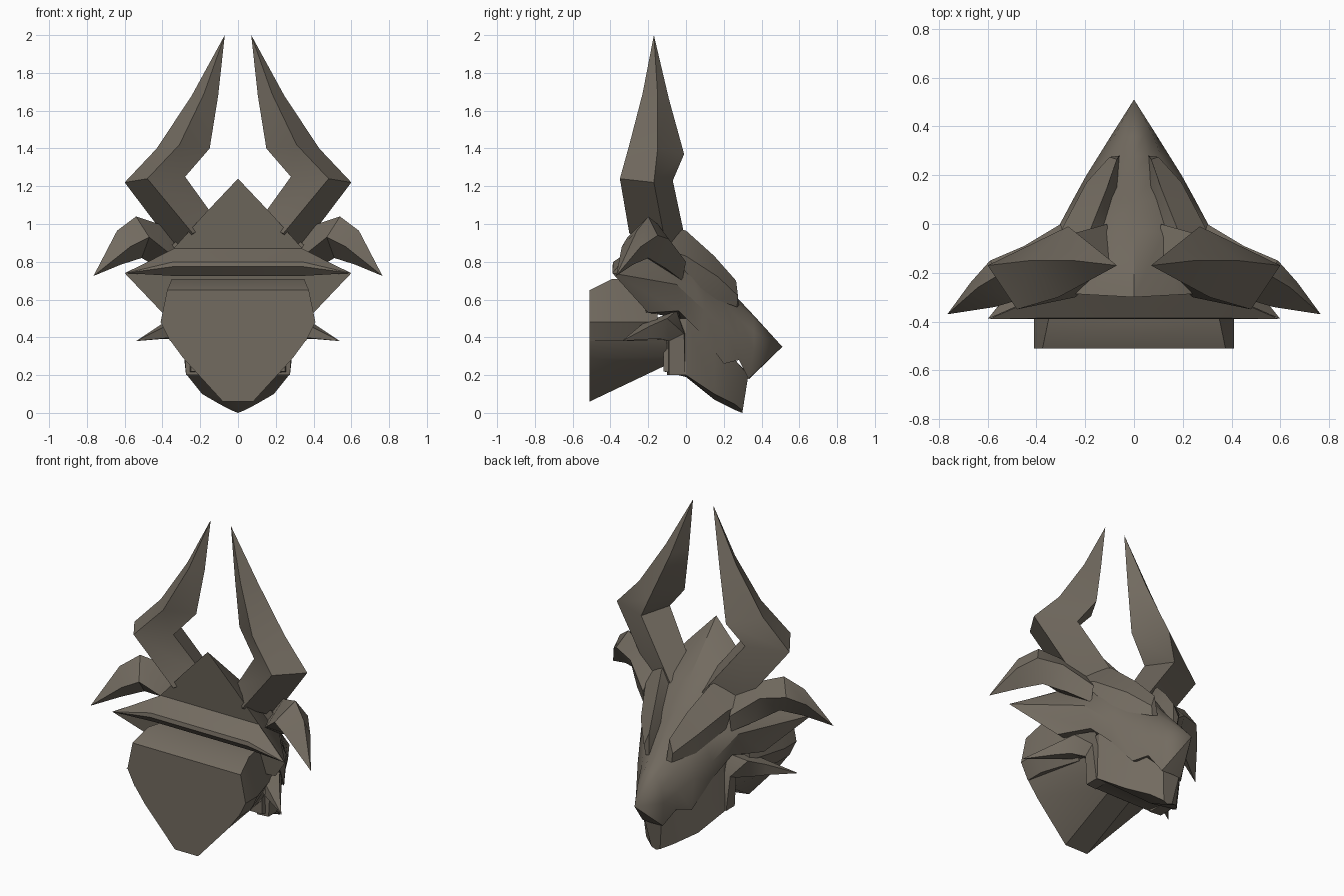
import bpy, bmesh, math

hide = bpy.data.materials.new("dark_brown_hide")
hide.diffuse_color = (0.17, 0.147, 0.117, 1)


def loft(name, rings, pair=False, angle=32):
    """Skin rings of points; a one-point ring closes to a tip. pair adds a mirrored twin."""
    bm = bmesh.new()
    loops = [[bm.verts.new(p) for p in r] for r in rings]
    for a, b in zip(loops, loops[1:]):
        n = max(len(a), len(b))
        for i in range(n):
            j = (i + 1) % n
            if len(b) == 1:
                bm.faces.new((a[i], a[j], b[0]))
            elif len(a) == 1:
                bm.faces.new((a[0], b[j], b[i]))
            else:
                bm.faces.new((a[i], a[j], b[j], b[i]))
    for end in (loops[0], loops[-1]):
        if len(end) > 2:
            bm.faces.new(end)
    if pair:
        twin = bmesh.ops.duplicate(bm, geom=bm.verts[:] + bm.edges[:] + bm.faces[:])["geom"]
        for v in twin:
            if isinstance(v, bmesh.types.BMVert):
                v.co.x = -v.co.x
    bmesh.ops.recalc_face_normals(bm, faces=bm.faces)
    mesh = bpy.data.meshes.new(name)
    bm.to_mesh(mesh)
    bm.free()
    ob = bpy.data.objects.new(name, mesh)
    bpy.context.collection.objects.link(ob)
    mesh.materials.append(hide)
    bpy.ops.object.select_all(action='DESELECT')
    ob.select_set(True)
    bpy.context.view_layer.objects.active = ob
    bpy.ops.object.shade_smooth_by_angle(angle=math.radians(angle))
    return ob


def whole(half):
    """Complete a half ring whose first and last points lie on x = 0."""
    return half + [(-x, y, z) for x, y, z in reversed(half[1:-1])]


def flat(y, pts):
    """Half ring in a plane of constant y."""
    return whole([(x, y, z) for x, z in pts])


# Upper skull: ridge, crown, brow line, cheek, mouth edge, palate
loft("upper_skull", [
    whole([(0, -.30, 1.24), (.18, -.29, 1.05), (.35, -.28, .86), (.60, -.39, .74), (.40, -.20, .53), (0, -.28, .55)]),
    whole([(0, -.03, .945), (.13, -.03, .92), (.27, 0, .80), (.33, -.05, .68), (.29, -.04, .54), (0, -.03, .50)]),
    whole([(0, .09, .81), (.10, .10, .78), (.20, .10, .68), (.25, .10, .54), (.235, .08, .42), (0, .10, .40)]),
    whole([(0, .20, .69), (.08, .20, .66), (.15, .20, .58), (.195, .20, .46), (.18, .20, .26), (0, .20, .30)]),
    whole([(0, .28, .60), (.06, .28, .57), (.11, .28, .50), (.145, .28, .40), (.13, .28, .28), (0, .28, .28)]),
    whole([(0, .36, .515), (.04, .36, .50), (.08, .36, .43), (.095, .36, .34), (.07, .33, .18), (0, .335, .18)]),
    [(0, .51, .35)],
])

# Overhanging bar across the back of the skull, ending in side points
bar = [(-.28, .87), (-.385, .80), (-.39, .775), (-.34, .725), (-.25, .75)]
loft("skull_back_bar", [[(-.595, -.39, .74)],
                        [(-.34, y, z) for y, z in bar],
                        [(.34, y, z) for y, z in bar],
                        [(.595, -.39, .74)]])

# Lower jaw
loft("lower_jaw", [
    flat(-.12, [(0, .50), (.25, .50), (.25, .22), (0, .22)]),
    flat(0, [(0, .50), (.26, .50), (.27, .20), (0, .19)]),
    flat(.15, [(0, .36), (.20, .36), (.19, .10), (0, .07)]),
    flat(.26, [(0, .28), (.13, .28), (.095, .045), (0, .015)]),
    whole([(0, .335, .20), (.06, .33, .20), (.03, .30, .012), (0, .298, 0)]),
])

# Neck: broad upper block and tapered throat
loft("neck_block", [
    flat(-.51, [(0, .65), (.375, .65), (.41, .48), (.36, .38), (0, .38)]),
    flat(-.39, [(0, .71), (.35, .71), (.41, .48), (.36, .38), (0, .38)]),
    flat(-.15, [(0, .70), (.30, .70), (.34, .48), (.28, .38), (0, .38)]),
])
loft("throat", [
    flat(-.51, [(0, .40), (.36, .385), (.29, .29), (.08, .06), (0, .06)]),
    flat(-.10, [(0, .40), (.27, .39), (.24, .30), (.08, .255), (0, .255)]),
])

# Large crown horns: base, elbow, upper bend, taper, tip
loft("crown_horn", [
    [(.10, -.17, 1.0), (.24, -.30, .95), (.32, -.10, .85), (.11, 0, .90)],
    [(.28, -.24, 1.25), (.48, -.35, 1.24), (.60, -.17, 1.22), (.36, -.07, 1.23)],
    [(.15, -.20, 1.40), (.31, -.30, 1.42), (.43, -.15, 1.40), (.27, -.01, 1.37)],
    [(.105, -.18, 1.68), (.18, -.23, 1.69), (.245, -.15, 1.68), (.17, -.09, 1.66)],
    [(.07, -.17, 2.0)],
], pair=True)

# Drooping side horns
loft("side_horn", [
    [(.28, -.08, .90), (.30, 0, .80), (.30, -.02, .70), (.28, -.15, .78)],
    [(.42, -.15, 1.0), (.45, -.09, .92), (.41, -.10, .76), (.37, -.25, .85)],
    [(.54, -.20, 1.04), (.59, -.15, .94), (.51, -.20, .82), (.47, -.31, .93)],
    [(.64, -.26, .965), (.67, -.24, .88), (.62, -.28, .785), (.57, -.34, .88)],
    [(.765, -.37, .725)],
], pair=True)

# Raised brow plates
loft("brow_plate", [
    [(.06, .28, .57), (.07, .265, .70), (.10, .275, .62), (.09, .27, .56)],
    [(.06, .15, .70), (.11, .15, .83), (.195, .17, .72), (.18, .16, .60)],
    [(.10, 0, .85), (.17, 0, .965), (.285, 0, .83), (.28, 0, .72)],
    [(.15, -.15, .95), (.22, -.14, 1.0), (.36, -.15, .88), (.33, -.14, .80)],
], pair=True)

# Curved cheek spikes behind the jaw
loft("cheek_spike", [
    [(.20, -.10, .20), (.275, -.09, .20), (.275, -.005, .20), (.20, 0, .20)],
    [(.22, -.10, .38), (.285, -.09, .38), (.30, -.01, .42), (.22, 0, .42)],
    [(.24, -.14, .40), (.36, -.13, .39), (.36, -.10, .50), (.25, -.05, .54)],
    [(.34, -.22, .40), (.42, -.20, .39), (.42, -.19, .46), (.34, -.22, .48)],
    [(.54, -.34, .38)],
], pair=True)
